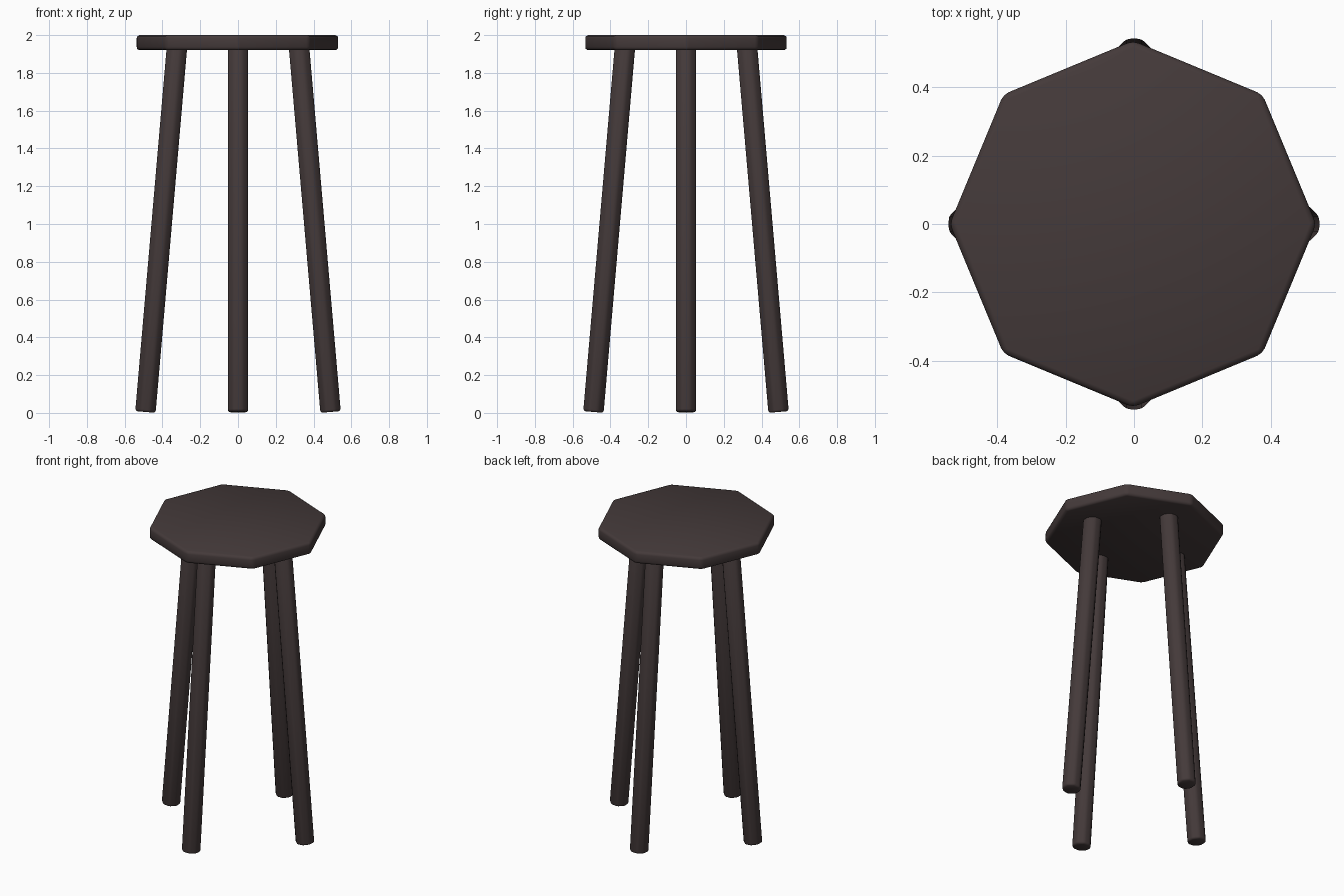
import bpy, math
from mathutils import Matrix, Vector

if "Cube" in bpy.data.objects:
    bpy.data.objects.remove(bpy.data.objects["Cube"])

wood = bpy.data.materials.new("dark_brown_wood")
wood.diffuse_color = (0.058, 0.042, 0.042, 1)
wood.use_nodes = True
wood.node_tree.nodes["Principled BSDF"].inputs["Base Color"].default_value = wood.diffuse_color


def rounded_octagon(name, radius, depth, matrix, bevel):
    """Eight-sided block with softened edges."""
    bpy.ops.mesh.primitive_cylinder_add(vertices=8, radius=radius, depth=depth)
    ob = bpy.context.object
    ob.name = name
    ob.data.name = name
    ob.data.materials.append(wood)
    ob.data.transform(matrix)
    mod = ob.modifiers.new("soft_edges", 'BEVEL')
    mod.width = bevel
    mod.segments = 2
    mod.limit_method = 'ANGLE'
    mod.angle_limit = math.radians(30)
    bpy.ops.object.modifier_apply(modifier=mod.name)
    bpy.ops.object.shade_smooth_by_angle(angle=math.radians(60))
    return ob


# Seat: octagon with corners on the x and y axes
rounded_octagon("seat", 0.537, 0.08, Matrix.Translation((-0.003, 0, 1.96)), 0.017)

# Four splayed legs, one under each axis corner of the seat
foot, top = Vector((0.49, 0, 0.005)), Vector((0.322, 0, 1.95))
axis = top - foot
tilt = math.atan2(axis.x, axis.z)
for i, side in enumerate(("right", "back", "left", "front")):
    m = (Matrix.Rotation(i * math.pi / 2, 4, 'Z')
         @ Matrix.Translation((foot + top) / 2)
         @ Matrix.Rotation(tilt, 4, 'Y')
         @ Matrix.Rotation(math.pi / 8, 4, 'Z'))
    rounded_octagon(side + "_leg", 0.0585, axis.length, m, 0.012)
